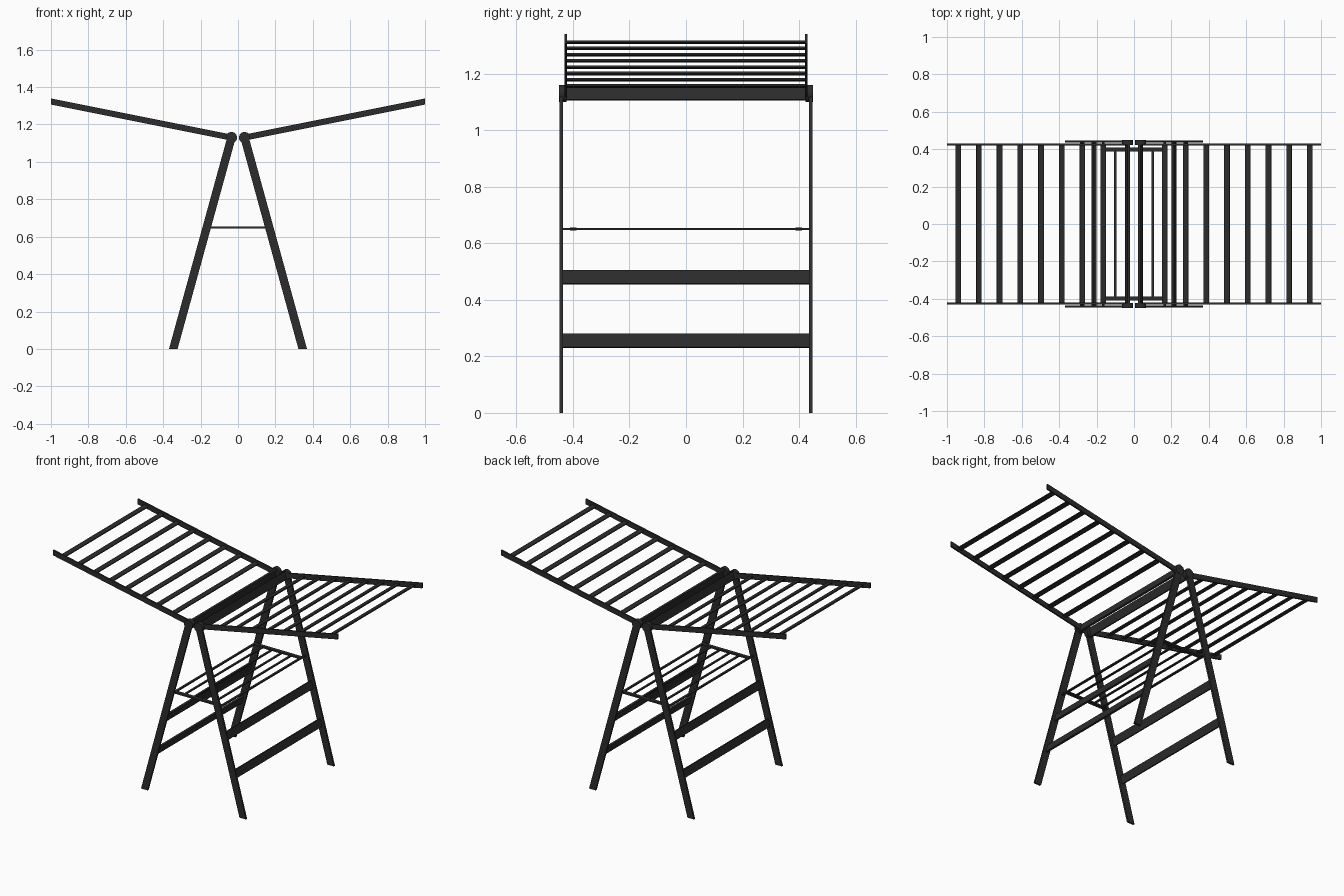
import bpy, bmesh, math

if "Cube" in bpy.data.objects:
    bpy.data.objects.remove(bpy.data.objects["Cube"])

mat = bpy.data.materials.new("charcoal_black")
mat.diffuse_color = (0.025, 0.025, 0.025, 1)
mat.use_nodes = True
mat.node_tree.nodes["Principled BSDF"].inputs["Base Color"].default_value = mat.diffuse_color

PIVOT_X, PIVOT_Z = 0.035, 1.13
FOOT_X = 0.346
WING_SLOPE = 0.2
LEG_SLOPE = (FOOT_X - PIVOT_X) / PIVOT_Z


def leg_x(z):
    return PIVOT_X + (PIVOT_Z - z) * LEG_SLOPE


def prism(name, profile, y0, y1):
    """Extrude an (x, z) profile from y0 to y1."""
    bm = bmesh.new()
    face = bm.faces.new([bm.verts.new((x, y0, z)) for x, z in profile])
    ext = bmesh.ops.extrude_face_region(bm, geom=[face])
    verts = [v for v in ext["geom"] if isinstance(v, bmesh.types.BMVert)]
    bmesh.ops.translate(bm, verts=verts, vec=(0, y1 - y0, 0))
    bmesh.ops.recalc_face_normals(bm, faces=bm.faces)
    mesh = bpy.data.meshes.new(name)
    bm.to_mesh(mesh)
    bm.free()
    obj = bpy.data.objects.new(name, mesh)
    bpy.context.collection.objects.link(obj)
    mesh.materials.append(mat)
    return obj


def rect(cx, cz, w, h, dx, dz):
    """Rectangle with its width w along direction (dx, dz)."""
    n = math.hypot(dx, dz)
    ux, uz = dx / n, dz / n
    return [(cx + a * w / 2 * ux - b * h / 2 * uz, cz + a * w / 2 * uz + b * h / 2 * ux)
            for a, b in ((-1, -1), (1, -1), (1, 1), (-1, 1))]


def circle(cx, cz, r, n=24):
    return [(cx + r * math.cos(2 * math.pi * i / n), cz + r * math.sin(2 * math.pi * i / n))
            for i in range(n)]


for s, side in ((-1, "left"), (1, "right")):
    for e, end in ((-1, "front"), (1, "back")):
        # leg with a level foot
        hw = 0.023
        prism(f"{side}_{end}_leg",
              [(s * (FOOT_X - hw), 0), (s * (FOOT_X + hw), 0),
               (s * (PIVOT_X + hw), PIVOT_Z), (s * (PIVOT_X - hw), PIVOT_Z)],
              e * 0.435, e * 0.447)
        # hinge disc
        hinge = prism(f"{side}_{end}_hinge", circle(s * PIVOT_X, PIVOT_Z, 0.03),
                      e * 0.422, e * 0.449)
        for p in hinge.data.polygons:
            p.use_smooth = abs(p.normal.y) < 0.5
        # wing side rail
        z1, hh = PIVOT_Z + (1 - PIVOT_X) * WING_SLOPE, 0.0165
        prism(f"{side}_{end}_wing_rail",
              [(s * PIVOT_X, PIVOT_Z - hh), (s * 1.0, z1 - hh),
               (s * 1.0, z1 + hh), (s * PIVOT_X, PIVOT_Z + hh)],
              e * 0.42, e * 0.43)

    # wing rungs
    for i in range(8):
        x = 0.165 + i * 0.1108
        z = PIVOT_Z + (x - PIVOT_X) * WING_SLOPE
        prism(f"{side}_wing_rung_{i + 1}",
              rect(s * x, z, 0.029, 0.007, s, WING_SLOPE), -0.421, 0.421)

    # flat cross boards joining the legs
    for z, label in ((0.255, "lower"), (0.48, "middle"), (1.13, "top")):
        prism(f"{side}_{label}_crossboard",
              rect(s * leg_x(z), z, 0.05, 0.012, -s * LEG_SLOPE, 1), -0.44, 0.44)

    # shelf: outer support rod and inner rods
    prism(f"{side}_shelf_support", rect(s * 0.165, 0.65, 0.014, 0.008, 1, 0), -0.44, 0.44)
    for i, x in enumerate((0.035, 0.1)):
        prism(f"{side}_shelf_rod_{i + 1}", rect(s * x, 0.65, 0.013, 0.007, 1, 0), -0.39, 0.39)

# shelf end bars
for e, end in ((-1, "front"), (1, "back")):
    prism(f"{end}_shelf_bar", rect(0, 0.65, 0.33, 0.01, 1, 0), e * 0.387, e * 0.41)
